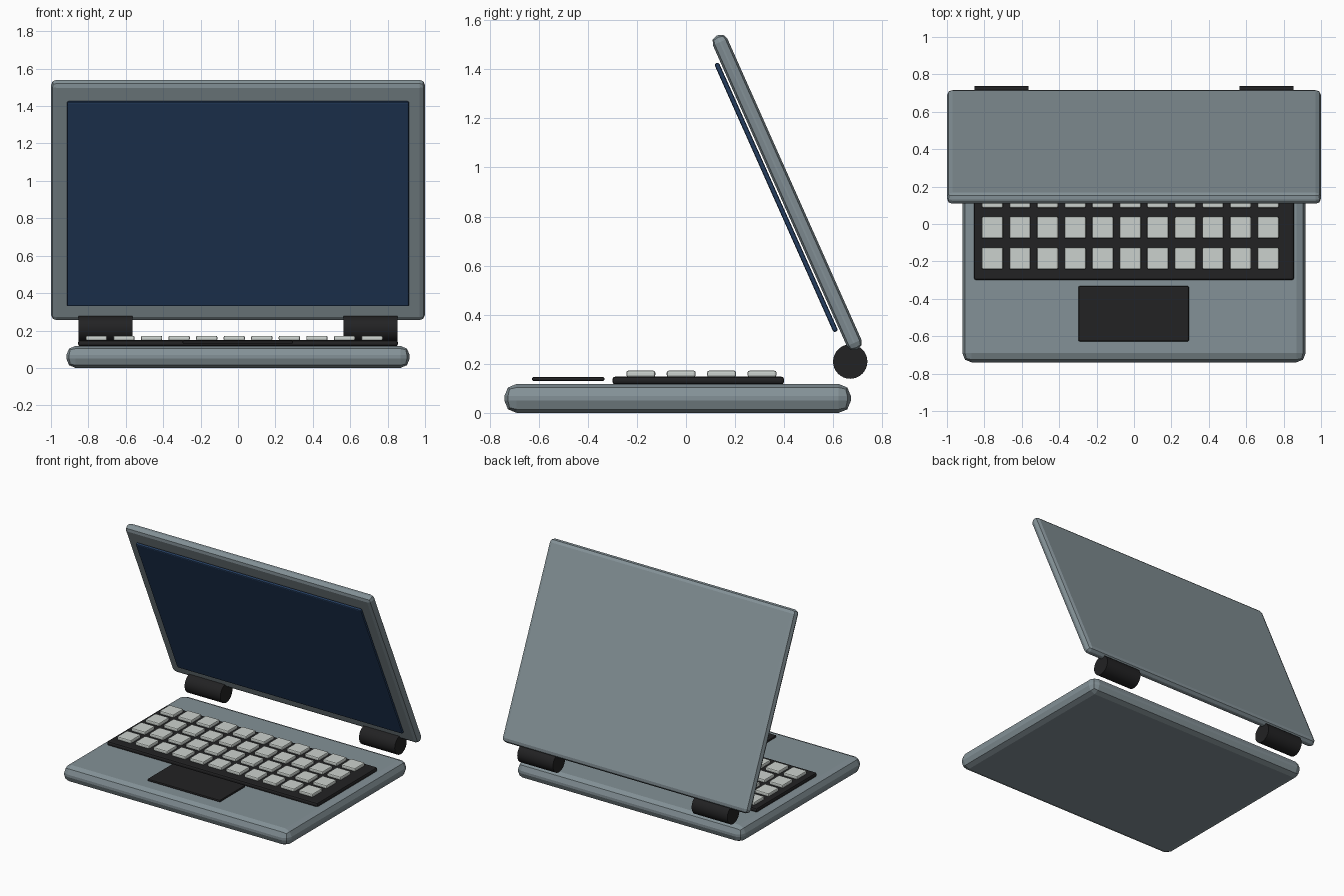
import bpy
import math
from mathutils import Matrix, Vector

if "Cube" in bpy.data.objects:
    bpy.data.objects.remove(bpy.data.objects["Cube"])


def material(name, rgb):
    m = bpy.data.materials.new(name)
    m.diffuse_color = (*rgb, 1.0)
    m.use_nodes = True
    m.node_tree.nodes["Principled BSDF"].inputs["Base Color"].default_value = m.diffuse_color
    return m


SLATE = material("slate grey", (0.23, 0.285, 0.31))
BLACK = material("soft black", (0.016, 0.016, 0.017))
KEY = material("pale grey", (0.60, 0.64, 0.61))
NAVY = material("screen navy", (0.018, 0.047, 0.115))


def box(name, center, size, mat, bevel, segments=2, tilt=0.0):
    """Bevelled box, optionally tilted about x."""
    bpy.ops.mesh.primitive_cube_add(size=1)
    ob = bpy.context.object
    ob.name = name
    ob.data.transform(Matrix.Diagonal((*size, 1.0)))
    ob.location = center
    ob.rotation_euler.x = tilt
    ob.data.materials.append(mat)
    mod = ob.modifiers.new("Bevel", "BEVEL")
    mod.width = bevel
    mod.segments = segments
    mod.limit_method = "NONE"
    return ob


# Lower body, keyboard tray and floating trackpad
box("base", (0, -0.034, 0.059), (1.836, 1.412, 0.118), SLATE, 0.05)
box("keyboard_tray", (0, 0.05, 0.132), (1.71, 0.70, 0.032), BLACK, 0.012)
box("trackpad", (-0.002, -0.48, 0.138), (0.59, 0.295, 0.016), BLACK, 0.006)

# Keys: four rows of eleven
for row in range(4):
    for col in range(11):
        box(f"key_{row}_{col}",
            (-0.757 + 0.1474 * col, -0.184 + 0.1645 * row, 0.159),
            (0.114, 0.118, 0.026), KEY, 0.008)

# Tilted lid with the screen plate just in front of it
TILT = math.radians(24)
lid_center = Vector((0, 0.412, 0.898))
front = Vector((0, -math.cos(TILT), -math.sin(TILT)))
box("lid", lid_center, (2.0, 0.065, 1.40), SLATE, 0.029, tilt=TILT)
box("screen", lid_center + front * 0.049, (1.83, 0.02, 1.197), NAVY, 0.008, tilt=TILT)

# Hinge barrels
for side, label in ((-1, "left"), (1, "right")):
    bpy.ops.mesh.primitive_cylinder_add(
        vertices=32, radius=0.07, depth=0.29,
        location=(side * 0.708, 0.669, 0.209), rotation=(0, math.pi / 2, 0))
    hinge = bpy.context.object
    hinge.name = f"hinge_{label}"
    hinge.data.materials.append(BLACK)
    bpy.ops.object.shade_smooth_by_angle(angle=math.radians(30))
